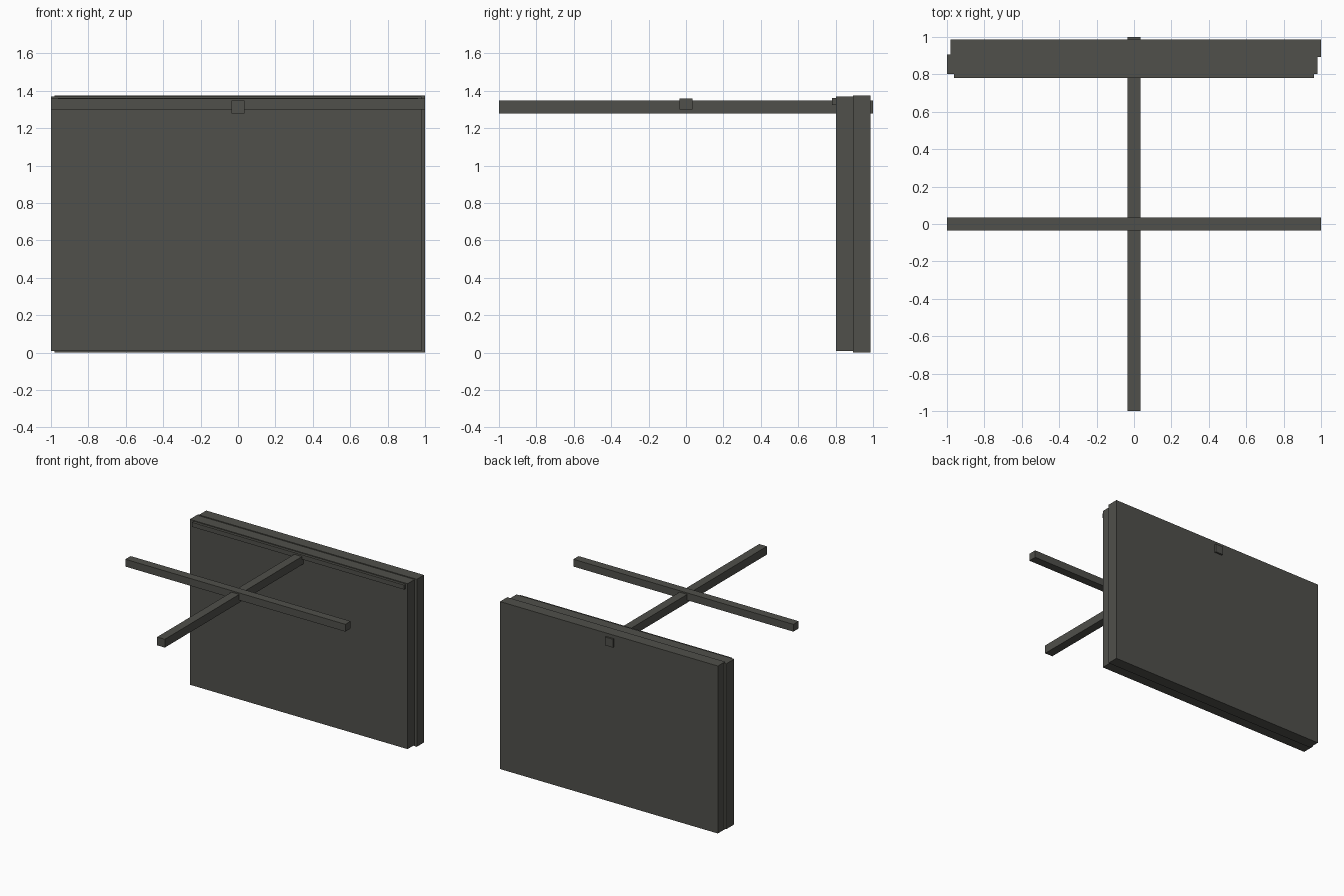
import bpy

if "Cube" in bpy.data.objects:
    bpy.data.objects.remove(bpy.data.objects["Cube"])

grey = bpy.data.materials.new("dark_warm_grey")
grey.diffuse_color = (0.08, 0.08, 0.07, 1)
grey.use_nodes = True
grey.node_tree.nodes["Principled BSDF"].inputs["Base Color"].default_value = grey.diffuse_color


def box(name, x, y, z):
    """Axis-aligned box from (min, max) ranges."""
    lo, hi = zip(x, y, z)
    centre = [(a + b) / 2 for a, b in zip(lo, hi)]
    bpy.ops.mesh.primitive_cube_add(size=1, location=centre)
    ob = bpy.context.object
    ob.name = name
    ob.scale = [b - a for a, b in zip(lo, hi)]
    bpy.ops.object.transform_apply(location=False, rotation=False, scale=True)
    ob.data.materials.append(grey)


# Two slightly offset wall panels
box("back_panel", (-0.98, 1.0), (0.893, 0.986), (0.0, 1.376))
box("front_panel", (-1.0, 0.98), (0.802, 0.907), (0.01, 1.369))

# Thin rail along the top of the front panel
box("top_rail", (-0.963, 0.963), (0.78, 0.802), (1.325, 1.362))

# Crossed overhead beams
box("cross_beam", (-1.0, 1.0), (-0.034, 0.034), (1.30, 1.36))
box("long_beam", (-0.035, 0.035), (-1.0, 1.0), (1.28, 1.348))
